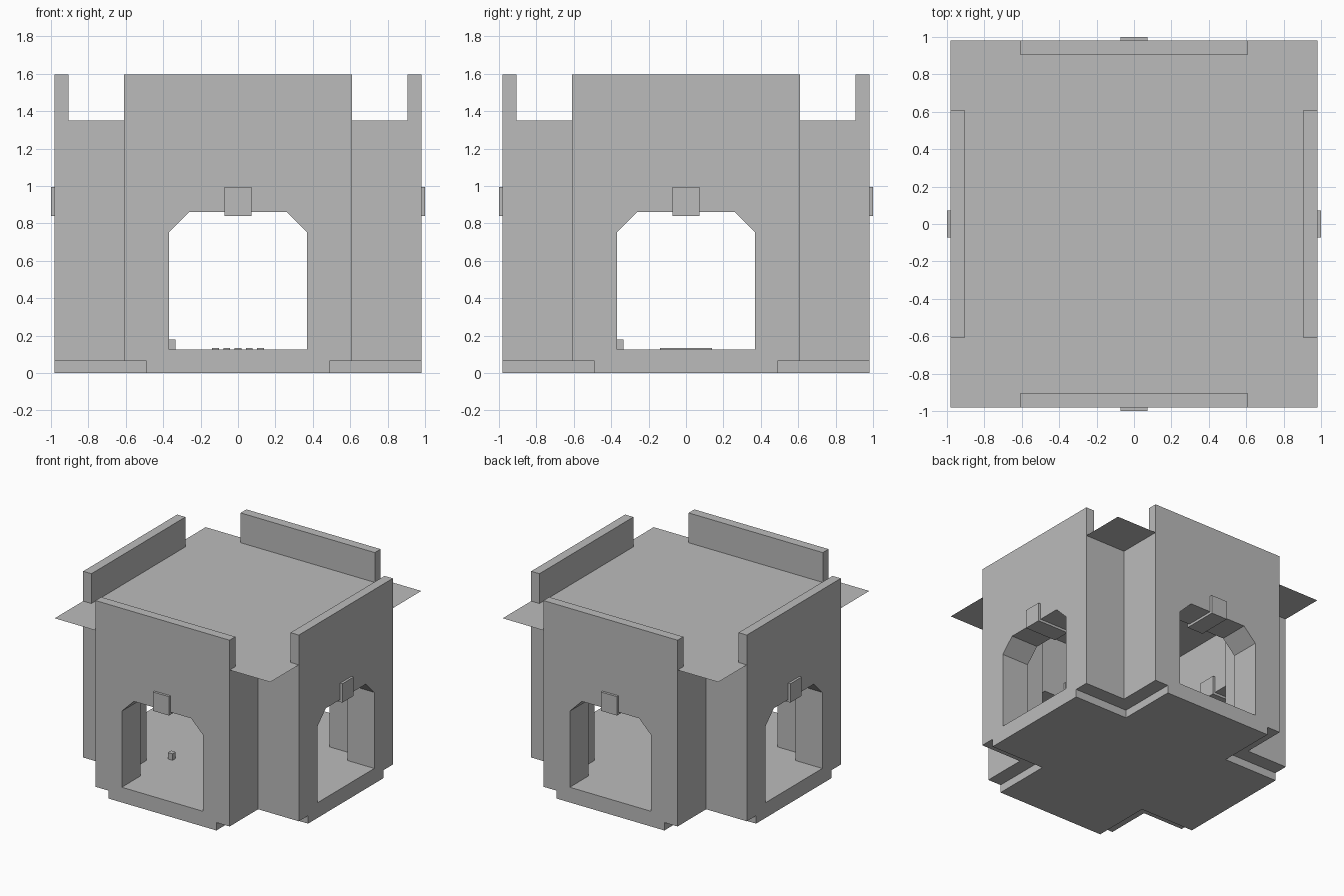
import bpy
import bmesh
from math import pi
from mathutils import Matrix, Vector

cube = bpy.data.objects.get("Cube")
if cube:
    bpy.data.objects.remove(cube, do_unlink=True)

stone = bpy.data.materials.new("stone_grey")
stone.use_nodes = True
GREY = (0.5, 0.5, 0.5, 1.0)
stone.diffuse_color = GREY
stone.node_tree.nodes["Principled BSDF"].inputs["Base Color"].default_value = GREY


def finish(name, bm):
    bmesh.ops.recalc_face_normals(bm, faces=bm.faces)
    mesh = bpy.data.meshes.new(name)
    bm.to_mesh(mesh)
    bm.free()
    obj = bpy.data.objects.new(name, mesh)
    mesh.materials.append(stone)
    bpy.context.collection.objects.link(obj)
    return obj


def prism(name, outline, start, length, turn=Matrix()):
    """Extrude a flat outline upward, then turn the result."""
    bm = bmesh.new()
    face = bm.faces.new([bm.verts.new((x, y, start)) for x, y in outline])
    top = bmesh.ops.extrude_face_region(bm, geom=[face])["geom"]
    verts = [v for v in top if isinstance(v, bmesh.types.BMVert)]
    bmesh.ops.translate(bm, verts=verts, vec=(0, 0, length))
    bm.transform(turn)
    return finish(name, bm)


def box(name, low, high):
    low, high = Vector(low), Vector(high)
    bm = bmesh.new()
    bmesh.ops.create_cube(bm, size=1)
    bm.transform(Matrix.Translation((low + high) / 2) @ Matrix.Diagonal((*(high - low), 1)))
    return finish(name, bm)


def cross(arm, reach):
    """Plan of a plus shape with the given arm half-width and reach."""
    quarter = [Vector((reach, -arm)), Vector((reach, arm)), Vector((arm, arm))]
    return [Matrix.Rotation(i * pi / 2, 2) @ p for i in range(4) for p in quarter]


def carve(target, cutter):
    cutter.hide_render = True
    mod = target.modifiers.new("carve", 'BOOLEAN')
    mod.operation, mod.solver, mod.object = 'DIFFERENCE', 'EXACT', cutter
    bpy.context.view_layer.objects.active = target
    bpy.ops.object.modifier_apply(modifier=mod.name)
    bpy.data.objects.remove(cutter, do_unlink=True)


REACH, ARM, INNER, ROOM = 0.98, 0.61, 0.49, 0.735
FLOOR, ROOF, TOP, LEDGE = 0.125, 1.35, 1.595, 0.065

# Plus-shaped building shell: parapets, room and undercut corners
shell = prism("building_shell", cross(ARM, REACH), 0, TOP)
carve(shell, box("parapet_cutter", (-0.905, -0.905, ROOF), (0.905, 0.905, 2)))
carve(shell, prism("room_cutter", cross(INNER, ROOM), FLOOR, 1.4))
for sx in (-1, 1):
    for sy in (-1, 1):
        near, far = (sx * INNER, sy * INNER), (sx * 1.2, sy * 1.2)
        xs, ys = zip(near, far)
        carve(shell, box("ledge_cutter", (min(xs), min(ys), -0.2), (max(xs), max(ys), LEDGE)))

# Chamfered doorways through all four sides
half = [(0.37, FLOOR), (0.37, 0.75), (0.26, 0.86)]
door = half + [(-x, z) for x, z in reversed(half)]
for i in range(2):
    turn = Matrix.Rotation(i * pi / 2, 4, 'Z') @ Matrix.Rotation(pi / 2, 4, 'X')
    carve(shell, prism("door_cutter", door, -1.2, 2.4, turn))

# Thin square roof sheet
bm = bmesh.new()
bmesh.ops.create_grid(bm, x_segments=1, y_segments=1, size=REACH)
bm.transform(Matrix.Translation((0, 0, ROOF)))
finish("roof_sheet", bm)

# Keystones running through each wall above the doors
for i, side in enumerate(("front", "left", "back", "right")):
    key = box(side + "_keystone", (-0.073, -1, 0.84), (0.073, -0.715, 0.995))
    key.data.transform(Matrix.Rotation(i * pi / 2, 4, 'Z'))

# Low floor grate and small block
for i in range(-2, 3):
    x = i * 0.06
    box("grate_bar", (x - 0.018, -0.14, FLOOR), (x + 0.018, 0.14, FLOOR + 0.008))
box("floor_block", (-0.375, -0.375, FLOOR), (-0.333, -0.333, 0.178))
